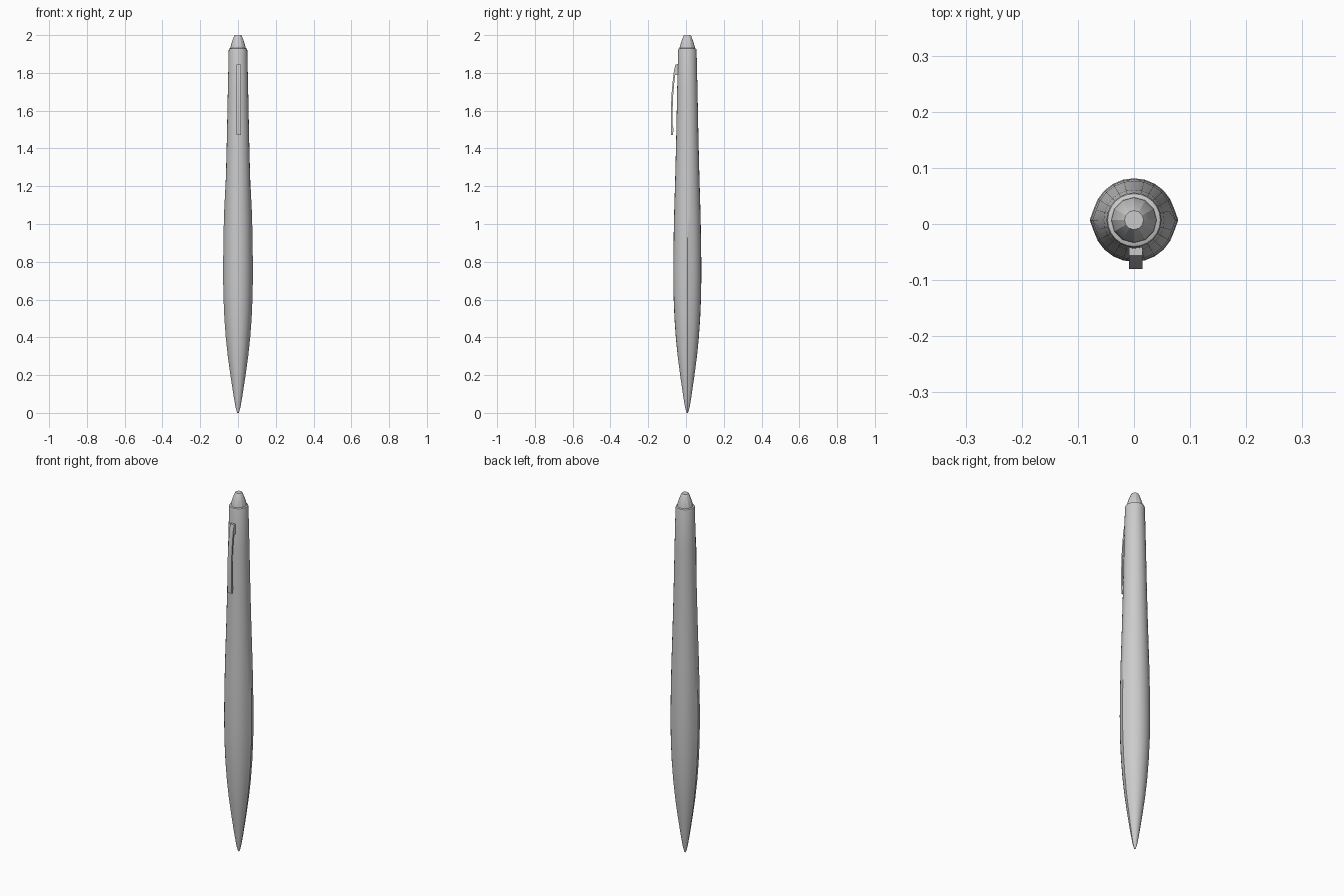
import bpy, bmesh, math

cube = bpy.data.objects.get("Cube")
if cube:
    bpy.data.objects.remove(cube, do_unlink=True)

AXIS_Y = 0.007   # the barrel sits slightly behind centre, balancing the clip

grey = bpy.data.materials.new("grey")
grey.use_nodes = True
grey.diffuse_color = (0.6, 0.6, 0.6, 1)
grey.node_tree.nodes["Principled BSDF"].inputs["Base Color"].default_value = (0.6, 0.6, 0.6, 1)


def finish(name, bm, angle):
    bmesh.ops.recalc_face_normals(bm, faces=bm.faces)
    mesh = bpy.data.meshes.new(name)
    bm.to_mesh(mesh)
    bm.free()
    mesh.materials.append(grey)
    obj = bpy.data.objects.new(name, mesh)
    bpy.context.collection.objects.link(obj)
    bpy.ops.object.select_all(action="DESELECT")
    obj.select_set(True)
    bpy.context.view_layer.objects.active = obj
    bpy.ops.object.shade_smooth_by_angle(angle=math.radians(angle))
    return obj


def lathe(name, profile, sides, angle, seam=1.0, seam_top=0.0):
    """Stack rings of (radius, height); seam pushes out the two side vertices."""
    bm = bmesh.new()
    rings = []
    for r, z in profile:
        ring = []
        for i in range(sides):
            a = math.tau * i / sides
            k = seam if i % (sides // 2) == 0 and z < seam_top else 1.0
            ring.append(bm.verts.new((r * k * math.cos(a), AXIS_Y + r * math.sin(a), z)))
        rings.append(ring)
    for low, high in zip(rings, rings[1:]):
        for i in range(sides):
            j = (i + 1) % sides
            bm.faces.new((low[i], low[j], high[j], high[i]))
    bm.faces.new(rings[0])
    bm.faces.new(rings[-1])
    return finish(name, bm, angle)


def extrude_outline(name, outline, x0, x1):
    """Give a (y, z) outline width along x."""
    bm = bmesh.new()
    face = bm.faces.new([bm.verts.new((x0, y, z)) for y, z in outline])
    moved = bmesh.ops.extrude_face_region(bm, geom=[face])["geom"]
    bmesh.ops.translate(bm, vec=(x1 - x0, 0, 0),
                        verts=[v for v in moved if isinstance(v, bmesh.types.BMVert)])
    return finish(name, bm, 25)


# Barrel: pointed tip, fullest below the middle, slim at the top
barrel = [(0.004, 0), (0.012, 0.03), (0.022, 0.09), (0.038, 0.2), (0.051, 0.3),
          (0.061, 0.4), (0.068, 0.5), (0.073, 0.62), (0.0745, 0.75), (0.073, 0.9),
          (0.070, 1.05), (0.064, 1.25), (0.059, 1.45), (0.054, 1.7),
          (0.049, 1.92), (0.047, 1.928), (0.040, 1.931)]
lathe("barrel", barrel, 24, 35, seam=1.06, seam_top=1.1)

# Push button: faceted tapered cap
lathe("push_button", [(0.041, 1.925), (0.040, 1.937), (0.032, 1.965),
                      (0.021, 1.994), (0.017, 2.0)], 12, 20)

# Clip: bowed strip with a root into the barrel and a small foot
outer = [(-0.056, 1.845), (-0.064, 1.81), (-0.071, 1.75), (-0.077, 1.68),
         (-0.080, 1.60), (-0.080, 1.52), (-0.078, 1.47)]
inner = [(-0.069, 1.47), (-0.066, 1.505), (-0.071, 1.525), (-0.071, 1.60),
         (-0.068, 1.68), (-0.062, 1.75), (-0.057, 1.79), (-0.040, 1.79), (-0.040, 1.845)]
extrude_outline("clip", outer + inner, -0.009, 0.015)
